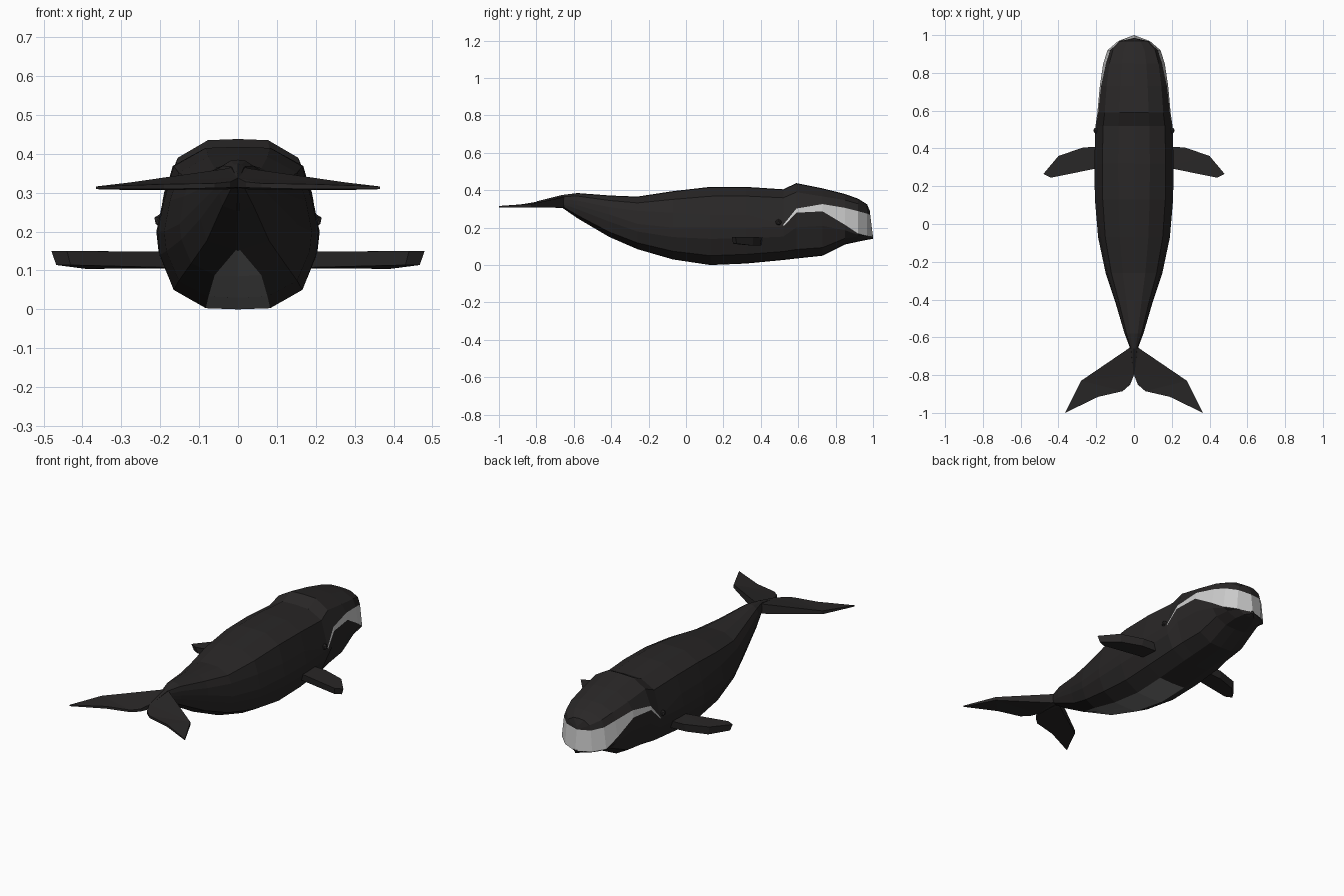
import bpy, bmesh

if "Cube" in bpy.data.objects:
    bpy.data.objects.remove(bpy.data.objects["Cube"])


def paint(name, col):
    m = bpy.data.materials.new(name)
    m.diffuse_color = (*col, 1)
    m.use_nodes = True
    m.node_tree.nodes["Principled BSDF"].inputs["Base Color"].default_value = m.diffuse_color
    return m


SKIN = paint("skin", (0.022, 0.020, 0.020))
BALEEN = paint("baleen", (0.62, 0.62, 0.62))
BELLY = paint("belly_grey", (0.20, 0.20, 0.20))


def finish(bm, name, mats, mirror=False):
    bmesh.ops.remove_doubles(bm, verts=bm.verts, dist=0.0005)
    bmesh.ops.recalc_face_normals(bm, faces=bm.faces)
    me = bpy.data.meshes.new(name)
    bm.to_mesh(me)
    bm.free()
    for m in mats:
        me.materials.append(m)
    ob = bpy.data.objects.new(name, me)
    bpy.context.collection.objects.link(ob)
    if mirror:
        ob.modifiers.new("Mirror", 'MIRROR')
    return ob


# Body stations: y, half width, bottom z, lower lip z, upper jaw z, top z
STATIONS = [
    (-.80, .004, .31, .32, .33, .34),
    (-.66, .02, .305, .335, .35, .375),
    (-.58, .05, .25, .32, .345, .385),
    (-.41, .10, .15, .27, .31, .372),
    (-.26, .15, .085, .22, .29, .366),
    (-.07, .19, .03, .20, .28, .395),
    (.13, .207, .0, .20, .27, .418),
    (.32, .21, .008, .20, .27, .418),
    (.52, .204, .027, .205, .215, .405),
    (.59, .194, .035, .28, .302, .438),
    (.73, .181, .05, .287, .326, .41),
    (.85, .163, .11, .215, .306, .38),
    (.92, .14, .125, .168, .288, .355),
    (.968, .085, .135, .155, .275, .325),
    (.985, .0, .14, .15, .268, .285),
]


def half_ring(y, w, zb, lip, jaw, zt):
    h = zt - zb
    keel = .05 if y < -.4 else .4
    jaw_w = w * (1 - min(.1, jaw - lip))
    z2 = zb + .12 * h
    return [(0, zb), (keel * w, zb + .003), (.8 * w, z2),
            (.97 * w, z2 + .6 * (lip - z2)), (w, lip), (jaw_w, jaw),
            (.8 * w, max(jaw, zt - .12 * h)), (.4 * w, zt - .003), (0, zt)]


# Lofted body with mouth band and belly patch
bm = bmesh.new()
rings = []
for s in STATIONS:
    half = half_ring(*s)
    full = half + [(-x, z) for x, z in half[-2:0:-1]]
    ring = []
    for i, (x, z) in enumerate(full):
        lower = min(i, 16 - i) <= 4
        push = .015 if lower and s[0] > .98 else 0
        ring.append(bm.verts.new((x, s[0] + push, z)))
    rings.append(ring)
for k in range(len(rings) - 1):
    a, b = rings[k], rings[k + 1]
    for i in range(16):
        j = (i + 1) % 16
        f = bm.faces.new((a[i], a[j], b[j], b[i]))
        if i in (4, 11) and STATIONS[k][0] > .5:
            f.material_index = 1
        elif i in (0, 15) and -.42 < STATIONS[k][0] < .3:
            f.material_index = 2
bm.faces.new(rings[0])
finish(bm, "whale_body", [SKIN, BALEEN, BELLY])


def slab(name, outline):
    """Solid fin from rim points (x, y, top z, bottom z, inset of the bottom)."""
    bm = bmesh.new()
    cx = sum(p[0] for p in outline) / len(outline)
    cy = sum(p[1] for p in outline) / len(outline)
    top = [bm.verts.new((x, y, t)) for x, y, t, b, s in outline]
    bot = [bm.verts.new((x + (cx - x) * s, y + (cy - y) * s, b))
           for x, y, t, b, s in outline]
    n = len(outline)
    caps = [bm.faces.new(top), bm.faces.new(bot[::-1])]
    for i in range(n):
        j = (i + 1) % n
        bm.faces.new((top[i], bot[i], bot[j], top[j]))
    bmesh.ops.triangulate(bm, faces=caps)
    return finish(bm, name, [SKIN], mirror=True)


# Tail flukes
slab("tail_flukes", [
    (0, -.64, .37, .315, 0), (.03, -.66, .362, .308, 0), (.28, -.83, .326, .307, 0),
    (.365, -1.0, .316, .309, 0), (.19, -.915, .322, .309, 0),
    (.06, -.885, .324, .312, 0), (.02, -.85, .328, .313, 0), (0, -.80, .338, .313, 0)])

# Side flippers
slab("flippers", [
    (.17, .41, .148, .105, .1), (.27, .405, .148, .105, .12), (.40, .36, .15, .104, .12),
    (.48, .265, .15, .114, .08), (.44, .245, .15, .114, .08), (.17, .30, .148, .108, .1)])

# Eyes
bm = bmesh.new()
bmesh.ops.create_icosphere(bm, subdivisions=1, radius=.018)
bmesh.ops.translate(bm, verts=bm.verts, vec=(.199, .495, .228))
finish(bm, "eyes", [SKIN], mirror=True)
